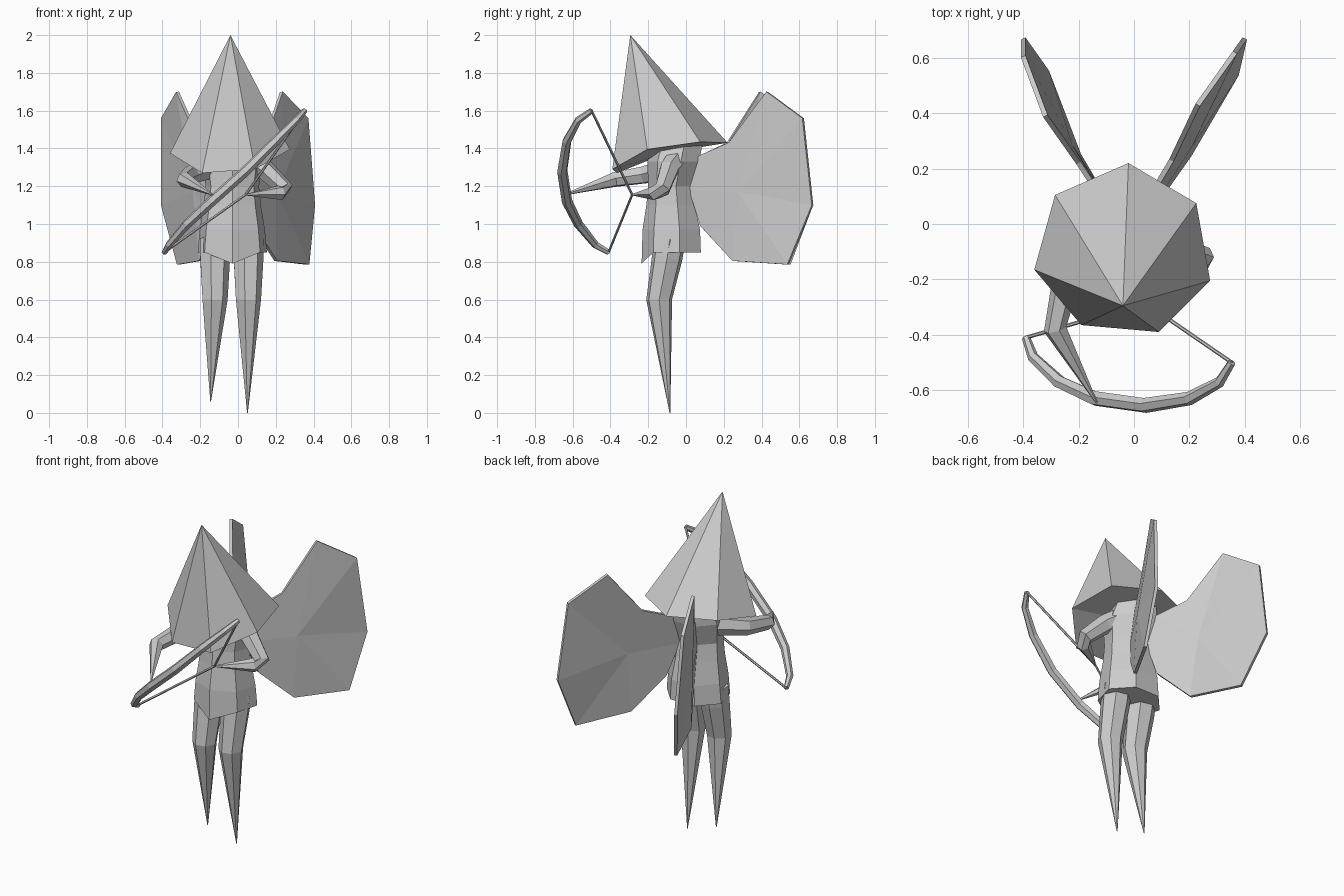
import bpy, bmesh, math
from mathutils import Vector

if "Cube" in bpy.data.objects:
    bpy.data.objects.remove(bpy.data.objects["Cube"], do_unlink=True)

grey = bpy.data.materials.new("plain grey")
grey.use_nodes = True
COLOUR = (0.6, 0.6, 0.6, 1)
grey.diffuse_color = COLOUR
grey.node_tree.nodes["Principled BSDF"].inputs["Base Color"].default_value = COLOUR


def finish(name, bm):
    bmesh.ops.recalc_face_normals(bm, faces=bm.faces)
    mesh = bpy.data.meshes.new(name)
    bm.to_mesh(mesh)
    bm.free()
    mesh.materials.append(grey)
    obj = bpy.data.objects.new(name, mesh)
    bpy.context.collection.objects.link(obj)
    return obj


def skin(name, rings):
    """Bridge closed rings of equal length and cap both ends."""
    bm = bmesh.new()
    loops = [[bm.verts.new(p) for p in ring] for ring in rings]
    n = len(loops[0])
    for a, b in zip(loops, loops[1:]):
        for i in range(n):
            j = (i + 1) % n
            bm.faces.new((a[i], a[j], b[j], b[i]))
    bm.faces.new(loops[0])
    bm.faces.new(loops[-1])
    return finish(name, bm)


def tube(name, path, radii, sides=6):
    """Faceted limb along a path, its frame carried along without twisting."""
    pts = [Vector(p) for p in path]
    heading = (pts[1] - pts[0]).normalized()
    turn = heading.to_track_quat('Z', 'Y')
    rings = []
    for i, p in enumerate(pts):
        before, after = pts[max(i - 1, 0)], pts[min(i + 1, len(pts) - 1)]
        new = (after - before).normalized()
        turn = heading.rotation_difference(new) @ turn
        heading = new
        rings.append([p + turn @ Vector((math.cos(a), math.sin(a), 0)) * radii[i]
                      for a in (math.tau * k / sides for k in range(sides))])
    return skin(name, rings)


# Tall pointed hat with a tilted seven-sided brim
brim = [(-0.02, 0.22, 1.43), (0.225, 0.075, 1.435), (0.275, -0.205, 1.395),
        (0.09, -0.39, 1.29), (-0.19, -0.365, 1.27), (-0.36, -0.165, 1.375),
        (-0.285, 0.105, 1.43)]
bm = bmesh.new()
rim = [bm.verts.new(p) for p in brim]
apex = bm.verts.new((-0.04, -0.295, 2.0))
under = bm.verts.new((-0.04, -0.09, 1.38))
for a, b in zip(rim, rim[1:] + rim[:1]):
    bm.faces.new((a, b, apex))
    bm.faces.new((b, a, under))
finish("hat", bm)

# Seven-sided tunic: height, centre y, half depth, half width
levels = [(0.85, -0.07, 0.165, 0.188), (0.97, -0.07, 0.16, 0.177),
          (1.10, -0.075, 0.135, 0.155), (1.20, -0.08, 0.12, 0.145),
          (1.33, -0.06, 0.145, 0.165), (1.42, -0.04, 0.14, 0.14)]
rings = [[Vector((-0.03 + w * math.sin(t), cy - d * math.cos(t), z))
          for t in (math.tau * k / 7 for k in range(7))]
         for z, cy, d, w in levels]
rings[0][0].z = 0.79  # pointed front hem
skin("tunic", rings)

# Legs tapering to points
for name, x, tip_x, tip_z in (("right_leg", -0.125, -0.145, 0.06),
                              ("left_leg", 0.052, 0.05, 0.0)):
    tube(name, [(x, -0.085, 0.92), (x, -0.1, 0.82), (x, -0.142, 0.6),
                (tip_x, -0.085, tip_z)], (0.085, 0.083, 0.07, 0.002), 7)

# Arms: the right one holds the bow, the left one draws the string
tube("right_arm", [(-0.13, -0.06, 1.3), (-0.25, -0.22, 1.26),
                   (-0.285, -0.38, 1.235), (-0.135, -0.645, 1.155)],
     (0.06, 0.05, 0.042, 0.004))
tube("left_arm", [(0.06, -0.05, 1.34), (0.14, -0.09, 1.29),
                  (0.25, -0.125, 1.185), (0.225, -0.165, 1.165),
                  (0.04, -0.285, 1.155)],
     (0.06, 0.055, 0.045, 0.04, 0.004))

# Bow stave
stave = [(-0.39, -0.41, 0.85), (-0.365, -0.48, 0.89), (-0.27, -0.57, 1.0),
         (-0.14, -0.63, 1.12), (0.04, -0.655, 1.28), (0.2, -0.63, 1.44),
         (0.31, -0.57, 1.55), (0.353, -0.5, 1.6)]
tube("bow", stave, (0.015, 0.02, 0.025, 0.028, 0.028, 0.025, 0.02, 0.015))

# Drawn bowstring, one straight run to each tip
hand = (0.04, -0.285, 1.155)
tube("upper_string", [hand, stave[-1]], (0.007, 0.007))
tube("lower_string", [hand, stave[0]], (0.007, 0.007))


# Wings: a shallow fan around a hub, thickened into a thin plate
def wing(name, outline, hub):
    bm = bmesh.new()
    edge = [bm.verts.new(p) for p in outline]
    mid = bm.verts.new(hub)
    for a, b in zip(edge, edge[1:] + edge[:1]):
        bm.faces.new((a, b, mid))
    obj = finish(name, bm)
    plate = obj.modifiers.new("plate", 'SOLIDIFY')
    plate.thickness = 0.018
    plate.offset = 0


wing("left_wing",
     [(0.04, 0.07, 1.36), (0.135, 0.23, 1.43), (0.23, 0.43, 1.70),
      (0.365, 0.62, 1.56), (0.4, 0.67, 1.1), (0.37, 0.54, 0.785),
      (0.2, 0.25, 0.805), (0.08, 0.08, 0.99), (0.03, 0.02, 1.18)],
     (0.2, 0.28, 1.17))
wing("right_wing",
     [(-0.1, 0.07, 1.36), (-0.2, 0.22, 1.43), (-0.32, 0.39, 1.70),
      (-0.4, 0.605, 1.56), (-0.4, 0.67, 1.1), (-0.315, 0.55, 0.785),
      (-0.2, 0.25, 0.805), (-0.1, 0.08, 0.99), (-0.08, 0.02, 1.18)],
     (-0.23, 0.28, 1.17))
